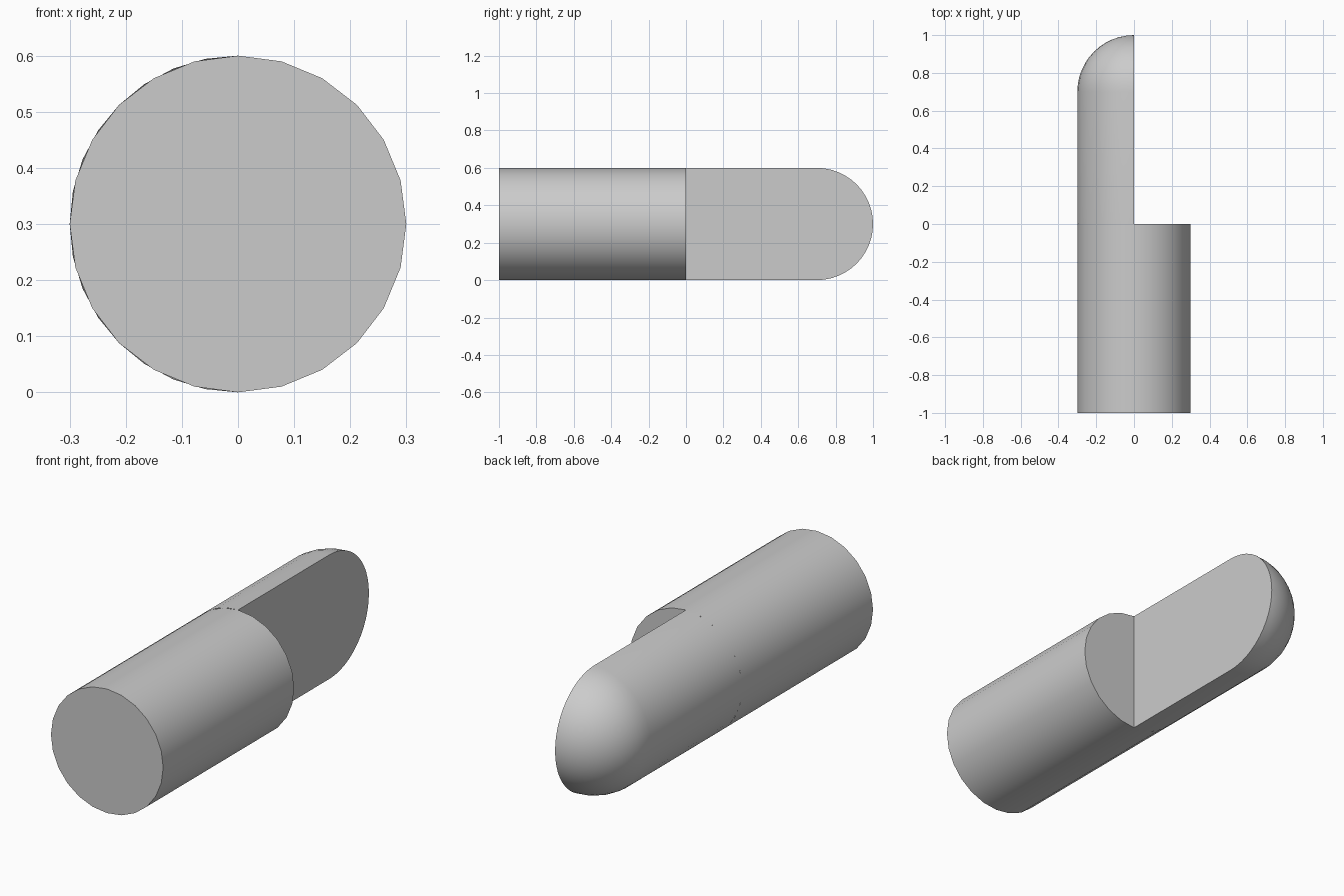
import bpy
import bmesh
from math import sin, cos, pi, radians

old = bpy.data.objects.get("Cube")
if old:
    bpy.data.objects.remove(old)

R = 0.3

grey = bpy.data.materials.new("plain grey")
grey.use_nodes = True
colour = (0.6, 0.6, 0.6, 1)
grey.diffuse_color = colour
grey.node_tree.nodes["Principled BSDF"].inputs["Base Color"].default_value = colour


def arc(bm, y, radius, steps, start, end):
    """Vertices along an arc around the y axis; angle 0 is the top, pi/2 is +x."""
    angles = [start + (end - start) * i / steps for i in range(steps + 1)]
    return [bm.verts.new((radius * sin(a), y, R + radius * cos(a))) for a in angles]


def bridge(bm, a, b):
    for i in range(len(a) - 1):
        bm.faces.new((a[i], a[i + 1], b[i + 1], b[i]))


def finish(bm, name):
    bmesh.ops.remove_doubles(bm, verts=bm.verts, dist=0.0001)
    bmesh.ops.recalc_face_normals(bm, faces=bm.faces)
    mesh = bpy.data.meshes.new(name)
    bm.to_mesh(mesh)
    bm.free()
    mesh.materials.append(grey)
    obj = bpy.data.objects.new(name, mesh)
    bpy.context.collection.objects.link(obj)
    bpy.ops.object.select_all(action="DESELECT")
    obj.select_set(True)
    bpy.context.view_layer.objects.active = obj
    bpy.ops.object.shade_smooth_by_angle(angle=radians(30))


# Full round rod, with its back end closed only beside the half rod
bm = bmesh.new()
front = arc(bm, -1, R, 24, 0, 2 * pi)
back = arc(bm, 0, R, 24, 0, 2 * pi)
bridge(bm, front, back)
bm.faces.new(front[:-1])
bm.faces.new(back[:13])
finish(bm, "round_rod")

# Half rod ending in a quarter-sphere dome, with a flat inner face
bm = bmesh.new()
rings = [arc(bm, 0, R, 16, pi, 2 * pi)]
dome_steps = 12
for i in range(dome_steps):
    t = pi / 2 * i / dome_steps
    rings.append(arc(bm, 1 - R + R * sin(t), R * cos(t), 16, pi, 2 * pi))
for a, b in zip(rings, rings[1:]):
    bridge(bm, a, b)
tip = bm.verts.new((0, 1, R))
for a, b in zip(rings[-1], rings[-1][1:]):
    bm.faces.new((a, b, tip))
bm.faces.new([r[0] for r in rings] + [tip] + [r[-1] for r in reversed(rings)])
finish(bm, "domed_half_rod")
